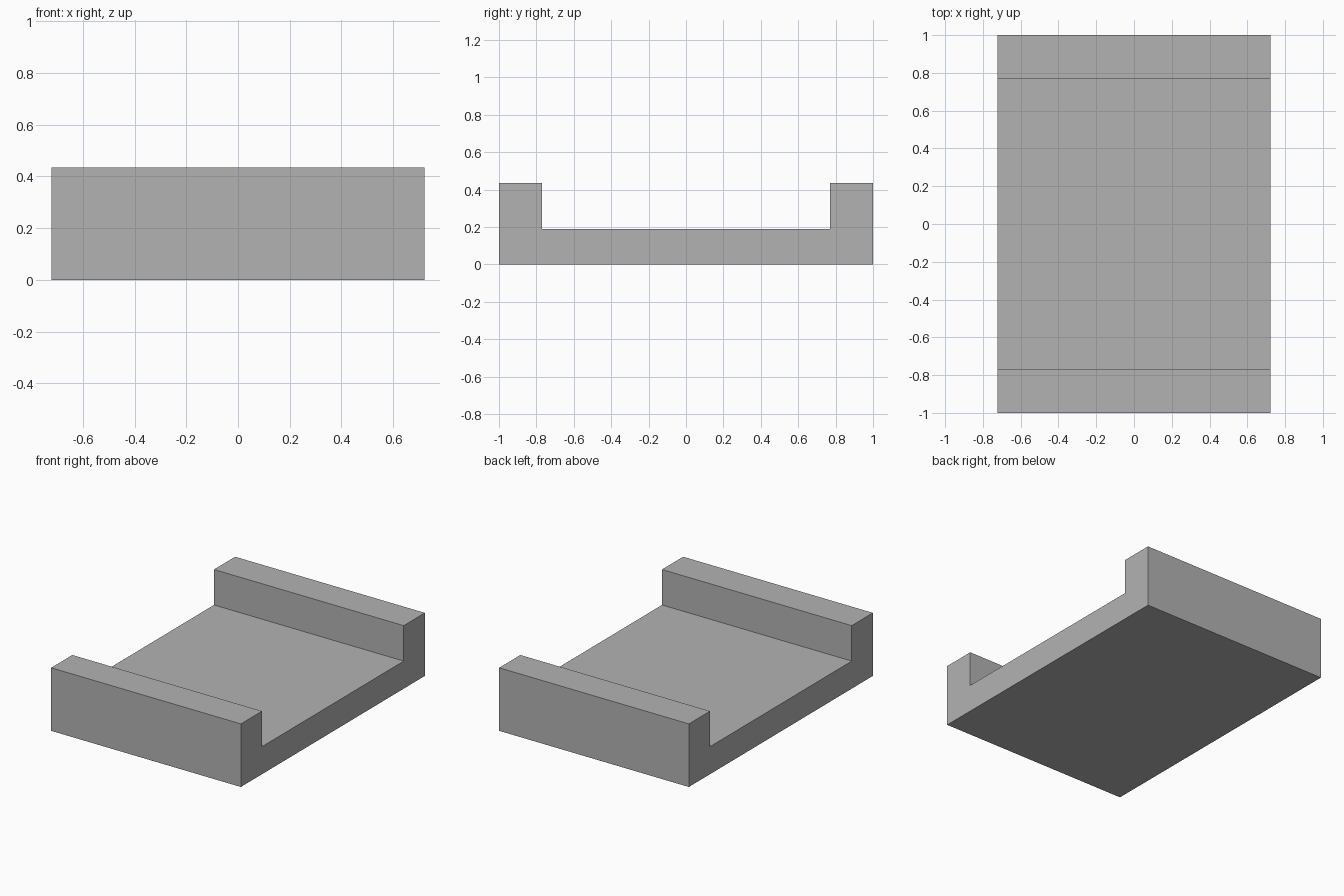
import bpy
import bmesh

cube = bpy.data.objects.get("Cube")
if cube:
    bpy.data.objects.remove(cube, do_unlink=True)

HALF_WIDTH, HALF_LENGTH = 0.722, 1.0
HEIGHT, FLOOR, INNER = 0.434, 0.19, 0.77

# Plain grey material
grey = bpy.data.materials.new("plain_grey")
grey.use_nodes = True
colour = (0.45, 0.45, 0.45, 1)
grey.diffuse_color = colour
grey.node_tree.nodes["Principled BSDF"].inputs["Base Color"].default_value = colour

# Channel profile: one half, mirrored to the other
half = [(HALF_LENGTH, 0), (HALF_LENGTH, HEIGHT), (INNER, HEIGHT), (INNER, FLOOR)]
profile = half + [(-y, z) for y, z in reversed(half)]

# Extrude the profile across the width
bm = bmesh.new()
face = bm.faces.new([bm.verts.new((-HALF_WIDTH, y, z)) for y, z in profile])
extruded = bmesh.ops.extrude_face_region(bm, geom=[face], use_keep_orig=True)
moved = [g for g in extruded["geom"] if isinstance(g, bmesh.types.BMVert)]
bmesh.ops.translate(bm, verts=moved, vec=(2 * HALF_WIDTH, 0, 0))
bmesh.ops.recalc_face_normals(bm, faces=bm.faces)

mesh = bpy.data.meshes.new("channel_block")
bm.to_mesh(mesh)
bm.free()
mesh.materials.append(grey)
bpy.context.collection.objects.link(bpy.data.objects.new("channel_block", mesh))
